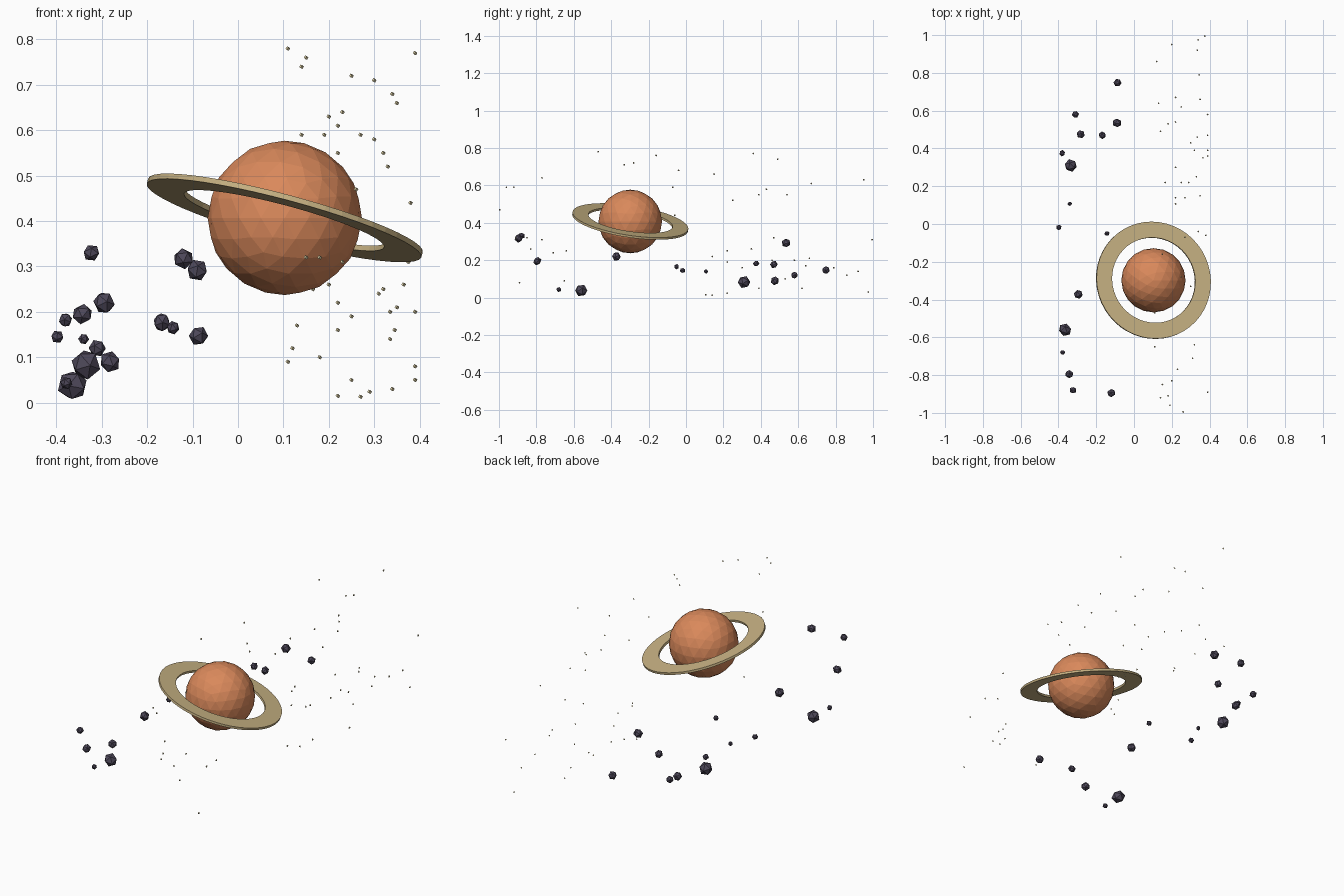
import bpy, bmesh, math, random
from mathutils import Matrix, Vector, Euler

random.seed(4)

def material(name, rgb):
    m = bpy.data.materials.new(name)
    m.diffuse_color = (*rgb, 1)
    return m

ORANGE = material("planet_orange", (0.70, 0.25, 0.105))
TAN = material("ring_tan", (0.58, 0.45, 0.23))
ROCK = material("rock_purple_grey", (0.075, 0.064, 0.10))
PALE = material("star_pale_yellow", (0.75, 0.66, 0.40))

def finish(bm, name, mat):
    me = bpy.data.meshes.new(name)
    bm.to_mesh(me)
    bm.free()
    me.materials.append(mat)
    ob = bpy.data.objects.new(name, me)
    bpy.context.collection.objects.link(ob)
    return ob

CENTRE = Vector((0.103, -0.298, 0.407))

# Faceted planet
bm = bmesh.new()
bmesh.ops.create_icosphere(bm, subdivisions=3, radius=0.17)
finish(bm, "planet", ORANGE).location = CENTRE

# Flat tilted ring: rectangular profile swept round the axis
INNER, OUTER, HALF, N = 0.228, 0.313, 0.006, 48
bm = bmesh.new()
loops = []
for i in range(N):
    a = 2 * math.pi * i / N
    loops.append([bm.verts.new((r * math.cos(a), r * math.sin(a), z))
                  for r, z in ((INNER, -HALF), (OUTER, -HALF), (OUTER, HALF), (INNER, HALF))])
for i in range(N):
    p, q = loops[i], loops[(i + 1) % N]
    for k in range(4):
        bm.faces.new((p[k], p[(k + 1) % 4], q[(k + 1) % 4], q[k]))
bmesh.ops.recalc_face_normals(bm, faces=bm.faces)
ring = finish(bm, "planet_ring", TAN)
ring.location = CENTRE
ring.rotation_euler = (math.radians(-8.3), math.radians(15), 0)

# Asteroid belt: x, y, z, radius
ASTEROIDS = [
    (-.087, .748, .147, .022), (-.310, .580, .120, .018), (-.090, .535, .292, .025),
    (-.282, .475, .090, .023), (-.168, .470, .177, .020), (-.380, .375, .182, .016),
    (-.335, .310, .083, .032), (-.340, .107, .140, .012), (-.398, -.018, .145, .015),
    (-.143, -.050, .165, .014), (-.295, -.372, .220, .024), (-.365, -.560, .038, .034),
    (-.378, -.680, .043, .014), (-.343, -.795, .195, .022), (-.323, -.880, .330, .018),
    (-.120, -.895, .317, .023)]
for i, (x, y, z, r) in enumerate(ASTEROIDS):
    bm = bmesh.new()
    bmesh.ops.create_icosphere(bm, subdivisions=1, radius=r)
    ob = finish(bm, f"asteroid_{i + 1}", ROCK)
    ob.location = (x, y, z)
    ob.scale = [random.uniform(0.95, 1.1) for _ in range(3)]
    ob.rotation_euler = [random.uniform(0, 3) for _ in range(3)]

# Scattered star specks: x, y, z
STARS = [
    (.11, -.47, .78), (.14, .49, .74), (.15, -.16, .76), (.25, -.28, .72), (.30, -.33, .71),
    (.39, .36, .77), (.34, -.04, .68), (.35, .15, .66), (.20, .95, .63), (.23, -.77, .64),
    (.22, .67, .61), (.14, -.92, .59), (.19, -.96, .59), (.27, -.07, .59), (.30, .43, .58),
    (.32, .39, .55), (.22, .54, .55), (.33, .25, .52), (.26, -.995, .47), (.38, -.06, .44),
    (.15, -.85, .32), (.18, -.91, .32), (.375, .995, .31), (.39, .47, .32), (.23, -.77, .31),
    (.20, -.83, .26), (.165, .22, .25), (.365, .35, .26), (.32, -.64, .25), (.31, -.71, .24),
    (.22, .14, .22), (.35, .66, .21), (.335, .46, .20), (.39, .58, .20), (.25, .22, .19),
    (.13, .64, .17), (.22, .30, .16), (.345, .79, .16), (.335, .92, .14), (.12, .86, .12),
    (.18, .53, .10), (.11, -.65, .09), (.39, -.89, .08), (.39, .39, .05), (.25, .62, .05),
    (.34, .975, .03), (.29, .22, .024), (.22, .106, .015), (.27, .14, .013)]
tilt = Euler((0.5, 0.3, 0.7)).to_matrix().to_4x4()
bm = bmesh.new()
for p in STARS:
    bmesh.ops.create_cube(bm, size=0.006, matrix=Matrix.Translation(p) @ tilt)
finish(bm, "star_specks", PALE)
